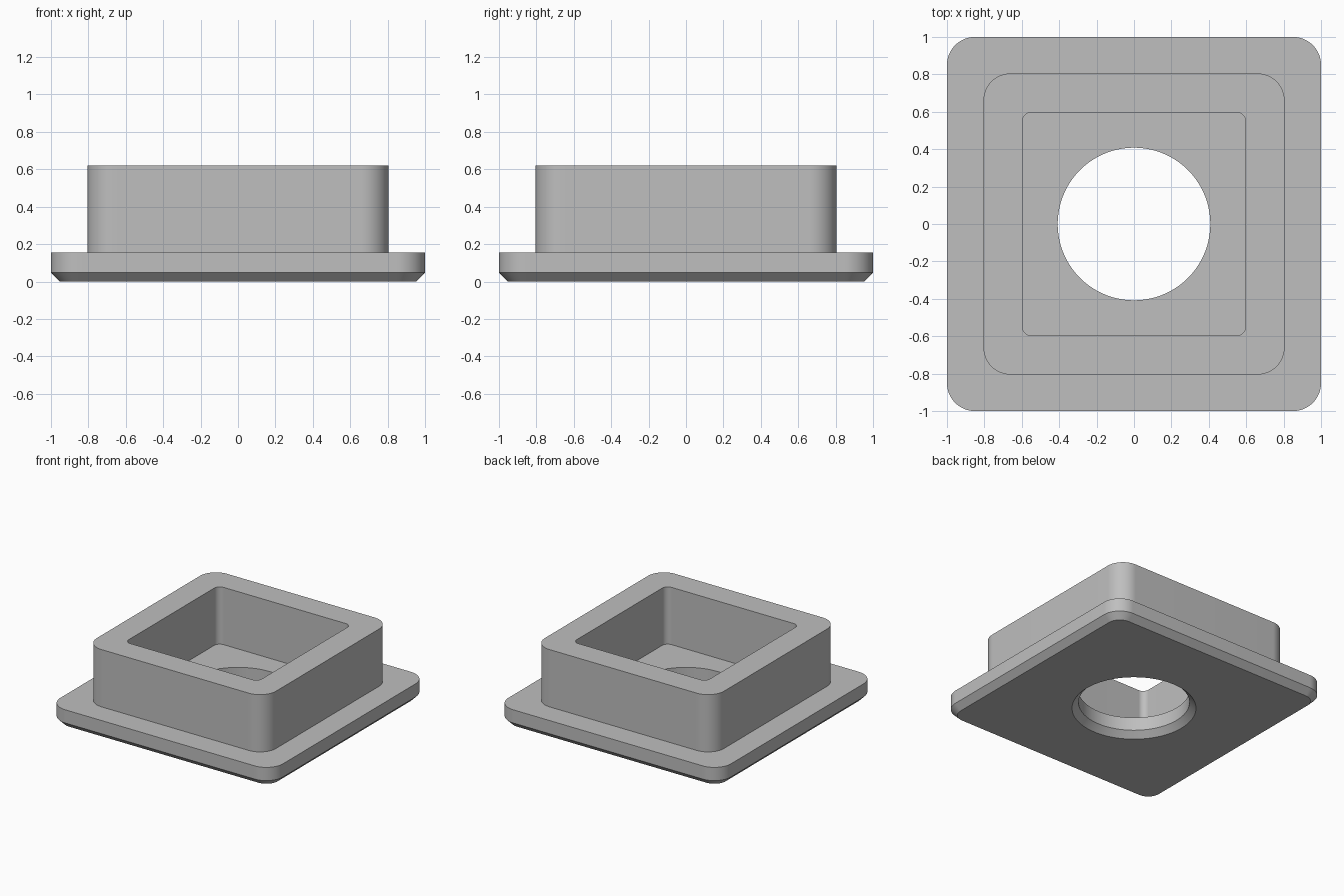
import bpy
import bmesh
from math import cos, sin, pi

CORNER_STEPS = 23                      # arc segments per rounded corner
COUNT = 4 * (CORNER_STEPS + 1)         # vertices in every ring

cube = bpy.data.objects.get("Cube")
if cube:
    bpy.data.objects.remove(cube)


def rounded_square(half, radius):
    """Outline points of a rounded square, counter-clockwise from the right side."""
    points = []
    for quarter in range(4):
        start = quarter * pi / 2
        mid = start + pi / 4
        reach = (half - radius) * 2 ** 0.5
        for step in range(CORNER_STEPS + 1):
            a = start + step / CORNER_STEPS * pi / 2
            points.append((reach * cos(mid) + radius * cos(a),
                           reach * sin(mid) + radius * sin(a)))
    return points


def circle(radius):
    """Circle points that pair up with the rounded square points."""
    angles = [(i + 0.5) / COUNT * 2 * pi for i in range(COUNT)]
    return [(radius * cos(a), radius * sin(a)) for a in angles]


FLANGE_TOP, COLLAR_TOP, CHAMFER = 0.155, 0.62, 0.048
HOLE = 0.408

# Section of the part, from the underside, over the collar and back down the hole
section = [
    (rounded_square(1 - CHAMFER, 0.15 - CHAMFER), 0),        # chamfered underside
    (rounded_square(1, 0.15), CHAMFER),
    (rounded_square(1, 0.15), FLANGE_TOP),                   # flange
    (rounded_square(0.805, 0.145), FLANGE_TOP),
    (rounded_square(0.805, 0.145), COLLAR_TOP),              # collar
    (rounded_square(0.597, 0.05), COLLAR_TOP),
    (rounded_square(0.597, 0.05), FLANGE_TOP),               # pocket floor
    (circle(HOLE), FLANGE_TOP),
    (circle(HOLE), CHAMFER),                                 # through hole
    (circle(HOLE + CHAMFER), 0),
]

bm = bmesh.new()
rings = [[bm.verts.new((x, y, z)) for x, y in outline] for outline, z in section]
for low, high in zip(rings, rings[1:] + rings[:1]):
    for i in range(COUNT):
        j = (i + 1) % COUNT
        bm.faces.new((low[i], low[j], high[j], high[i]))
bmesh.ops.recalc_face_normals(bm, faces=bm.faces)

mesh = bpy.data.meshes.new("flanged_collar")
bm.to_mesh(mesh)
bm.free()

# Plain grey finish
grey = bpy.data.materials.new("plain_grey")
grey.use_nodes = True
colour = (0.52, 0.52, 0.52, 1)
grey.diffuse_color = colour
grey.node_tree.nodes["Principled BSDF"].inputs["Base Color"].default_value = colour
mesh.materials.append(grey)

part = bpy.data.objects.new("flanged_collar", mesh)
bpy.context.collection.objects.link(part)
bpy.ops.object.select_all(action="DESELECT")
part.select_set(True)
bpy.context.view_layer.objects.active = part
bpy.ops.object.shade_smooth_by_angle(angle=pi / 6)
